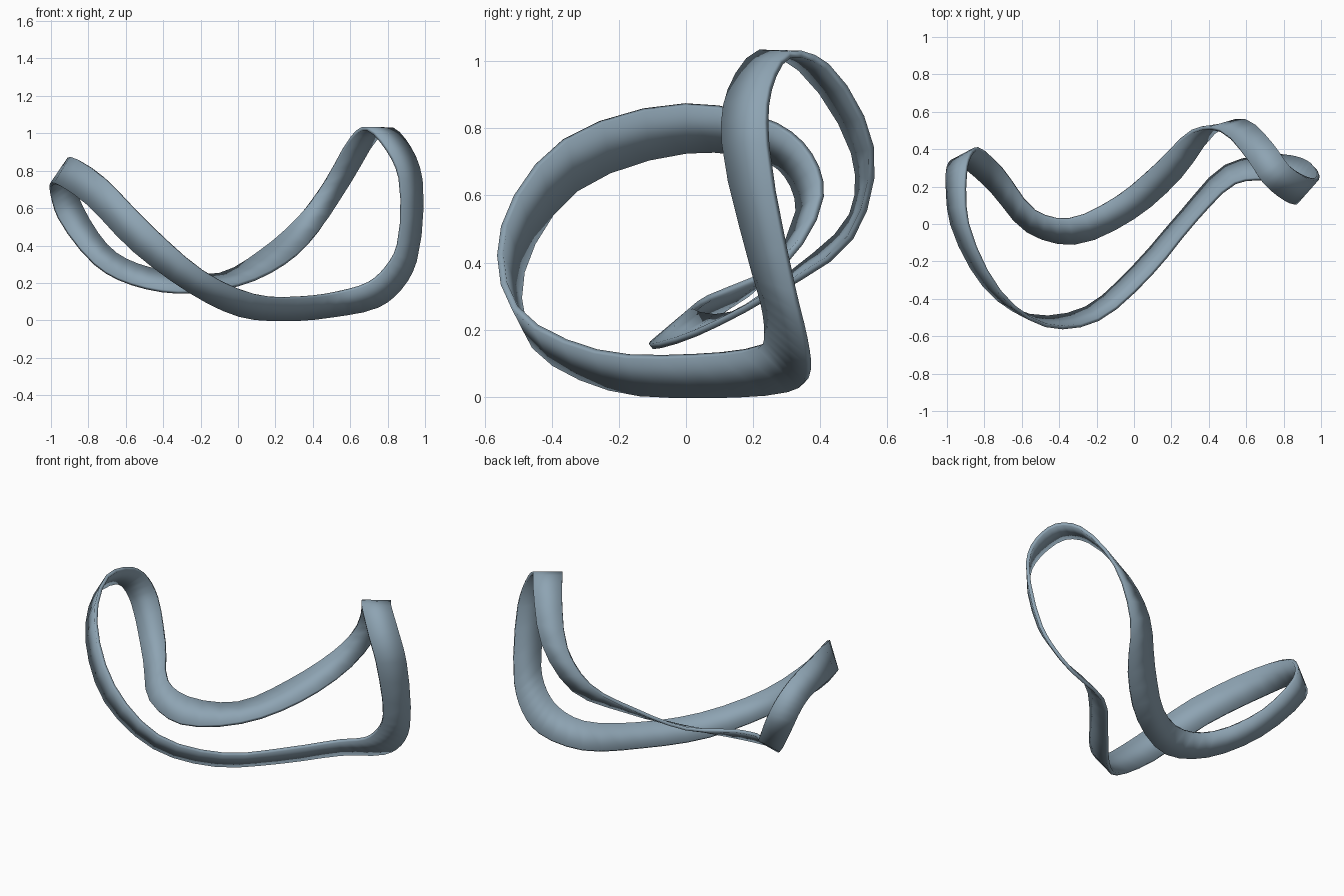
import bpy, bmesh
from mathutils import Vector

if "Cube" in bpy.data.objects:
    bpy.data.objects.remove(bpy.data.objects["Cube"])

THICK = 0.02
STEPS = 3

# lower edge (x, y, z) and upper edge (x, y, z) of the band at stations round the loop
STATIONS = [
    (-.975, 0, .73, -.89, 0, .87), (-.8, -.33, .615, -.72, -.36, .765),
    (-.56, -.49, .37, -.47, -.542, .51), (-.26, -.45, .15, -.19, -.51, .265),
    (0, -.225, .025, .09, -.27, .135), (.25, .06, 0.002, .33, .02, .122),
    (.49, .31, .02, .54, .22, .15), (.75, .365, .075, .7, .24, .2),
    (.87, .355, .17, .79, .23, .28), (.95, .32, .32, .855, .195, .4),
    (.98, .242, .75, .865, .112, .76), (.92, .25, .92, .8, .13, .91),
    (.83, .31, 1.02, .69, .22, 1.025), (.75, .42, .985, .61, .34, .98),
    (.6, .552, .74, .46, .5, .73), (.43, .49, .475, .31, .495, .54),
    (.25, .25, .305, .12, .32, .37), (0, .03, .19, -.1, .14, .245),
    (-.32, -.105, .15, -.35, .025, .255), (-.57, -.04, .195, -.53, .07, .295),
    (-.77, .18, .305, -.7, .29, .4), (-.96, .335, .55, -.83, .402, .6),
    (-.995, .3, .66, -.875, .37, .72), (-1, .23, .71, -.9, .27, .81),
]


def closed_spline(pts, steps):
    """Centripetal Catmull-Rom loop through pts."""
    n, out = len(pts), []
    for i in range(n):
        p = [pts[(i + k) % n] for k in (-1, 0, 1, 2)]
        t = [0.0]
        for a, b in zip(p, p[1:]):
            t.append(t[-1] + (b - a).length ** 0.5)
        for s in range(steps):
            u = t[1] + (t[2] - t[1]) * s / steps
            q = [p[k].lerp(p[k + 1], (u - t[k]) / (t[k + 1] - t[k])) for k in range(3)]
            r = [q[k].lerp(q[k + 1], (u - t[k]) / (t[k + 2] - t[k])) for k in range(2)]
            out.append(r[0].lerp(r[1], (u - t[1]) / (t[2] - t[1])))
    return out


lower = closed_spline([Vector(s[:3]) for s in STATIONS], STEPS)
upper = closed_spline([Vector(s[3:]) for s in STATIONS], STEPS)
n = len(lower)

# twisted loop band: a thin rectangular section swept round the path
bm = bmesh.new()
rings = []
for i in range(n):
    j, k = (i + 1) % n, i - 1
    tangent = (lower[j] + upper[j]) - (lower[k] + upper[k])
    off = tangent.cross(upper[i] - lower[i]).normalized() * THICK / 2
    rings.append([bm.verts.new(p) for p in (lower[i] - off, upper[i] - off,
                                            upper[i] + off, lower[i] + off)])
for i in range(n):
    a, b = rings[i], rings[(i + 1) % n]
    for c in range(4):
        d = (c + 1) % 4
        bm.faces.new((a[c], a[d], b[d], b[c])).smooth = True
bmesh.ops.recalc_face_normals(bm, faces=bm.faces)

mesh = bpy.data.meshes.new("loop_band")
bm.to_mesh(mesh)
bm.free()
band = bpy.data.objects.new("loop_band", mesh)
bpy.context.collection.objects.link(band)

mat = bpy.data.materials.new("blue grey")
mat.diffuse_color = (0.27, 0.37, 0.45, 1)
mat.use_nodes = True
mat.node_tree.nodes["Principled BSDF"].inputs["Base Color"].default_value = mat.diffuse_color
mesh.materials.append(mat)
